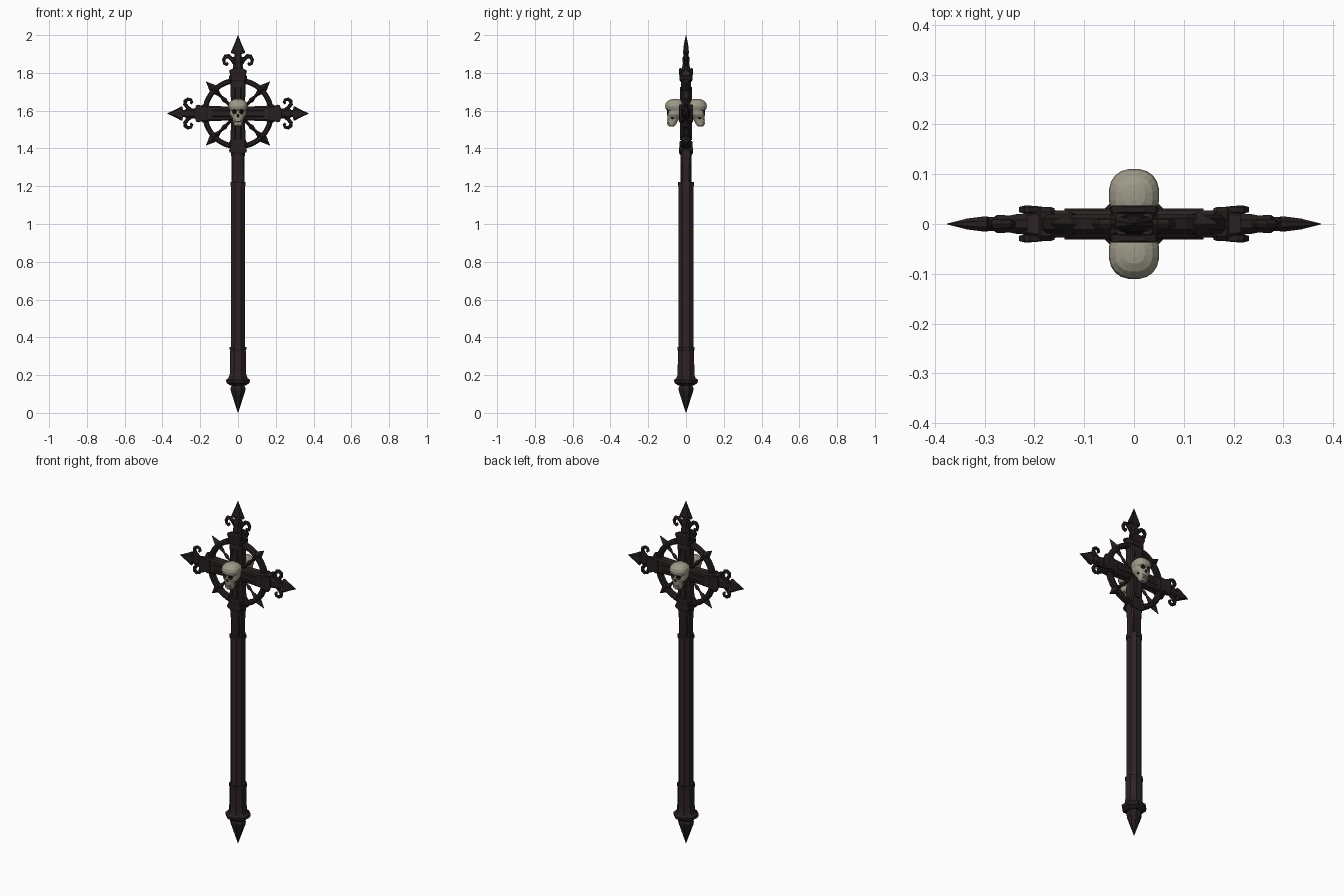
import bpy, bmesh, math
from mathutils import Vector, Matrix

if "Cube" in bpy.data.objects:
    bpy.data.objects.remove(bpy.data.objects["Cube"])

CZ = 1.585  # height of the cross centre


def material(name, rgb):
    m = bpy.data.materials.new(name)
    m.diffuse_color = (*rgb, 1)
    m.use_nodes = True
    m.node_tree.nodes["Principled BSDF"].inputs["Base Color"].default_value = m.diffuse_color
    return m


WOOD = material("dark_wood", (0.026, 0.017, 0.017))
IRON = material("dark_iron", (0.019, 0.013, 0.013))
BONE = material("bone", (0.34, 0.32, 0.25))
HOLE = material("socket_black", (0.012, 0.010, 0.009))


def add(name, bm, mat, loc=(0, 0, 0), rot=(0, 0, 0), scale=(1, 1, 1)):
    bmesh.ops.recalc_face_normals(bm, faces=bm.faces)
    me = bpy.data.meshes.new(name)
    bm.to_mesh(me)
    bm.free()
    me.materials.append(mat)
    ob = bpy.data.objects.new(name, me)
    ob.location, ob.rotation_euler, ob.scale = loc, rot, scale
    bpy.context.collection.objects.link(ob)
    return ob


def skin(rings, closed=False, bm=None):
    """Join equal rings of points with quads; cap the ends unless closed."""
    bm = bm or bmesh.new()
    vs = [[bm.verts.new(p) for p in r] for r in rings]
    n = len(vs[0])
    pairs = list(zip(vs, vs[1:])) + ([(vs[-1], vs[0])] if closed else [])
    for a, b in pairs:
        for i in range(n):
            j = (i + 1) % n
            bm.faces.new((a[i], a[j], b[j], b[i]))
    if not closed:
        bm.faces.new(vs[0])
        bm.faces.new(vs[-1])
    return bm


def chamfered(t, w, d, c=0.3, y=0.0):
    k = min(w, d) * c
    pts = [(w, d - k), (w - k, d), (k - w, d), (-w, d - k),
           (-w, k - d), (k - w, -d), (w - k, -d), (w, k - d)]
    return [(px, py + y, t) for px, py in pts]


def bar(secs, c=0.3, y=0.0, bm=None):
    return skin([chamfered(t, w, d, c, y) for t, w, d in secs], bm=bm)


def octagon(secs):
    return skin([[(r * math.cos(math.tau * (i + .5) / 8), r * math.sin(math.tau * (i + .5) / 8), z)
                  for i in range(8)] for z, r in secs])


# Pole: spike, flange, lower sleeve, shaft, upper neck
add("pole_spike", octagon([(0, .001), (.115, .041), (.13, .043), (.145, .036), (.16, .036)]), IRON)
add("pole_flange", octagon([(.145, .045), (.158, .066), (.175, .069), (.183, .056), (.195, .05)]), IRON)
add("lower_sleeve", bar([(.185, .046, .047), (.22, .042, .044), (.33, .041, .043),
                         (.335, .044, .046), (.35, .044, .046)], .55), WOOD)
add("shaft", bar([(.34, .036, .039), (1.20, .036, .039), (1.20, .039, .042), (1.222, .039, .042)], .55), WOOD)
add("upper_neck", bar([(1.2, .036, .022), (1.3, .034, .023), (1.37, .036, .031), (1.42, .036, .029)]), WOOD)
for s in (-1, 1):
    add("neck_plate", bar([(1.22, .024, .004), (1.34, .024, .004), (1.36, .012, .003)], y=s * .0245), IRON)


def hooks(bm):
    path = [(.015, .030, .010), (.032, .052, .010), (.050, .066, .010), (.066, .064, .010),
            (.076, .050, .009), (.072, .034, .008), (.060, .029, .008), (.053, .037, .006)]
    for s in (-1, 1):
        rings = []
        for i, (x, t, r) in enumerate(path):
            a, b = path[max(i - 1, 0)], path[min(i + 1, len(path) - 1)]
            d = Vector((b[0] - a[0], 0, b[1] - a[1])).normalized()
            nrm = Vector((-d.z, 0, d.x))
            ring = []
            for k in range(6):
                q = math.tau * k / 6
                p = Vector((x, 0, t)) + nrm * r * math.cos(q) + Vector((0, r * 1.1 * math.sin(q), 0))
                ring.append((p.x * s, p.y, p.z))
            rings.append(ring)
        skin(rings, bm=bm)
    return bm


# Cross arms: (name, angle, beam length, finial stretch)
for name, ang, ln, fin in (("top", 0, .225, 1.19), ("right", 90, .215, 1.0),
                           ("left", -90, .215, 1.0), ("bottom", 180, .2, 0)):
    a = math.radians(ang)
    loc, rot = (0, 0, CZ), (0, a, 0)
    add(name + "_beam", bar([(0, .034, .027), (.1, .039, .027), (ln - .02, .043, .028),
                             (ln, .036, .024)]), WOOD, loc, rot)
    add(name + "_rib", bar([(0, .018, .032), (.14, .021, .031)]), IRON, loc, rot)
    add(name + "_band", bar([(ln - .055, .041, .032), (ln - .048, .047, .034),
                             (ln - .028, .047, .034), (ln - .022, .041, .032)]), IRON, loc, rot)
    for s in (-1, 1):  # clasp plates with pointed ends
        add(name + "_clasp", bar([(ln - .03, .036, .006), (ln - .005, .047, .008),
                                  (ln + .005, .044, .008), (ln + .016, .02, .005)],
                                 y=s * .029), IRON, loc, rot)
    if fin:  # spear-shaped finial with curled side hooks
        base = (math.sin(a) * ln, 0, CZ + math.cos(a) * ln)
        bm = bar([(-.02, .029, .022), (.02, .027, .02), (.035, .022, .017), (.05, .027, .018),
                  (.06, .027, .018), (.066, .019, .014), (.076, .019, .014), (.08, .038, .015),
                  (.088, .036, .015), (.12, .019, .011), (.16, .0008, .0008)], .6)
        add(name + "_finial", hooks(bm), IRON, base, rot, (1, 1, fin))

# Wheel ring behind the arms
rings = []
for i in range(32):
    q = math.tau * i / 32
    prof = ((.162, -.012), (.162, .012), (.169, .019), (.182, .019), (.19, .011), (.19, -.011),
            (.182, -.019), (.169, -.019))
    rings.append([(r * math.cos(q), y, r * math.sin(q)) for r, y in prof])
add("wheel_ring", skin(rings, True), IRON, (0, 0, CZ))

# Diagonal spikes through the ring
for k in range(4):
    secs = [(.03, .008, .008), (.085, .008, .008), (.1, .014, .012), (.125, .007, .008), (.14, .009, .012),
            (.182, .025, .025), (.2, .018, .018), (.238, .001, .001)]
    bm = skin([[(w, 0, t), (0, d, t), (-w, 0, t), (0, -d, t)] for t, w, d in secs])
    add("diagonal_spike", bm, IRON, (0, 0, CZ), (0, math.radians(45 + 90 * k), 0))

# Skull: stacked rounded sections (height, half width, front y, back y)
N = 20
secs = [(1.517, .017, -.090, -.064), (1.524, .023, -.097, -.055), (1.540, .026, -.099, -.046),
        (1.556, .029, -.099, -.036), (1.568, .037, -.099, -.026), (1.580, .044, -.102, -.016),
        (1.590, .045, -.102, -.010), (1.602, .044, -.102, -.006), (1.611, .048, -.109, -.005),
        (1.625, .051, -.111, -.005), (1.640, .048, -.107, -.008), (1.652, .038, -.096, -.018),
        (1.660, .022, -.080, -.034), (1.662, .008, -.066, -.048)]
rings = []
for z, w, f, b in secs:
    ring = []
    for i in range(N):
        q = math.tau * (i + .5) / N
        cs, sn = math.cos(q), math.sin(q)
        sq = lambda v: math.copysign(abs(v) ** .85, v)
        ring.append((w * sq(cs), (f + b) / 2 + (b - f) / 2 * sq(sn), z))
    rings.append(ring)
skull = add("front_skull", skin(rings), BONE)
skull.data.materials.append(HOLE)

# Cutters: eye sockets, nose, mouth line, cheek hollows
bm = bmesh.new()
for x, y, z, rx, ry, rz in ((-.020, -.102, 1.594, .0135, .02, .012), (.020, -.102, 1.594, .0135, .02, .012),
                            (0, -.104, 1.572, .0065, .014, .010), (0, -.104, 1.541, .019, .012, .0025),
                            (-.037, -.075, 1.556, .0095, .016, .011), (.037, -.075, 1.556, .0095, .016, .011)):
    bmesh.ops.create_uvsphere(bm, u_segments=10, v_segments=6, radius=1,
                              matrix=Matrix.Translation((x, y, z)) @ Matrix.Diagonal((rx, ry, rz, 1)))
cutter = add("socket_cutter", bm, HOLE)
cutter.hide_render = True
mod = skull.modifiers.new("sockets", "BOOLEAN")
mod.operation, mod.solver, mod.object = "DIFFERENCE", "EXACT", cutter
mod.material_mode = "TRANSFER"
bpy.context.view_layer.update()
skull.data = bpy.data.meshes.new_from_object(skull.evaluated_get(bpy.context.evaluated_depsgraph_get()))
skull.modifiers.clear()
bpy.data.objects.remove(cutter)

# Teeth rows
bm = bmesh.new()
for z in (1.5475, 1.5345):
    for i in range(-3, 4):
        bmesh.ops.create_cube(bm, size=1, matrix=Matrix.Translation((i * .0056, -.097 + .0007 * i * i, z))
                              @ Matrix.Diagonal((.0046, .008, .010, 1)))
teeth = add("front_teeth", bm, BONE)

# Matching skull on the back
for src, name in ((skull, "back_skull"), (teeth, "back_teeth")):
    ob = bpy.data.objects.new(name, src.data)
    ob.rotation_euler = (0, 0, math.pi)
    bpy.context.collection.objects.link(ob)
